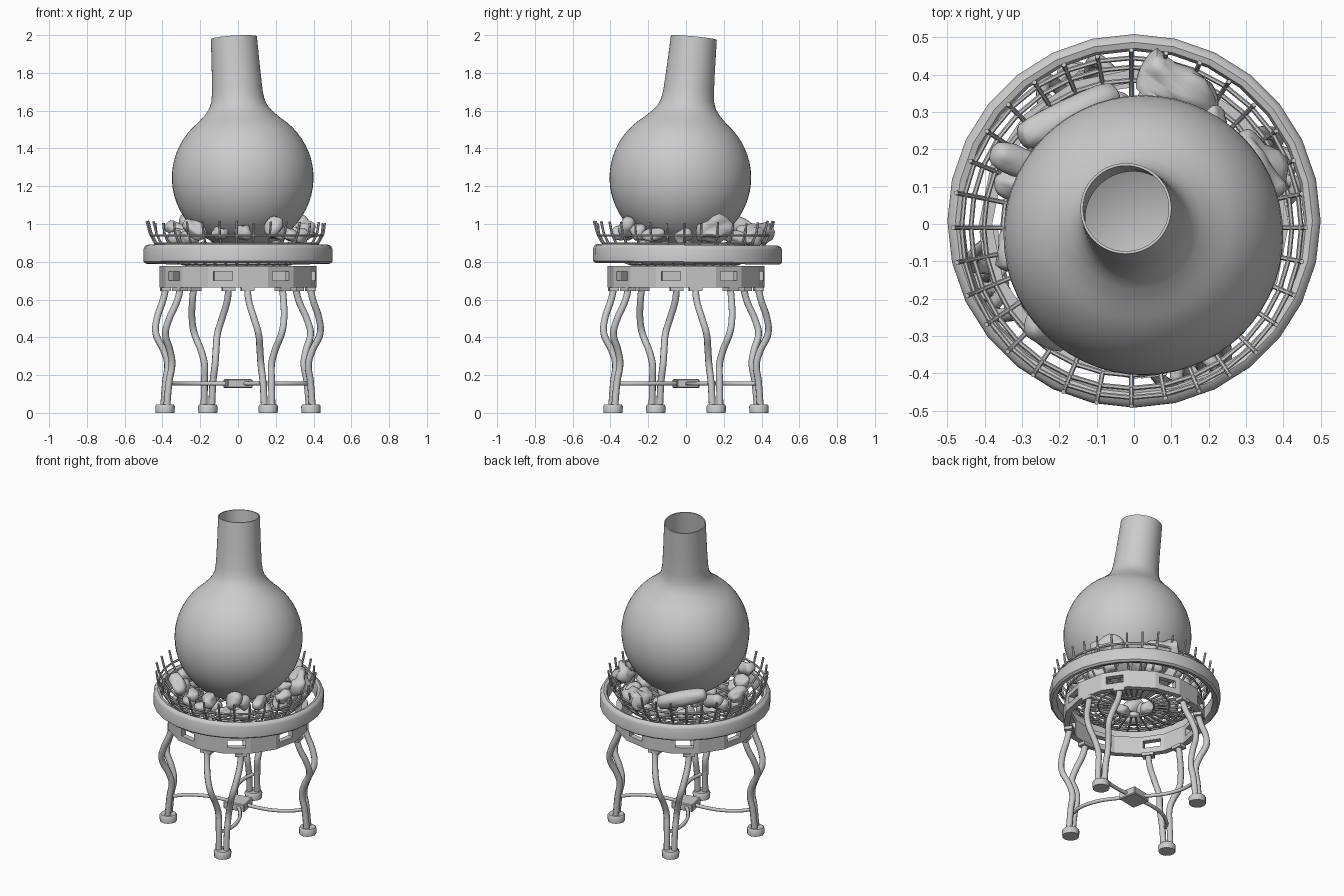
import bpy, bmesh, math, random
from mathutils import Vector, Matrix, noise

if "Cube" in bpy.data.objects:
    bpy.data.objects.remove(bpy.data.objects["Cube"])

random.seed(4)


def finish(name, bm, smooth=None):
    bmesh.ops.recalc_face_normals(bm, faces=bm.faces[:])
    me = bpy.data.meshes.new(name)
    bm.to_mesh(me)
    bm.free()
    ob = bpy.data.objects.new(name, me)
    bpy.context.collection.objects.link(ob)
    if smooth:
        activate(ob)
        bpy.ops.object.shade_smooth_by_angle(angle=math.radians(smooth))
    return ob


def activate(ob):
    bpy.ops.object.select_all(action='DESELECT')
    ob.select_set(True)
    bpy.context.view_layer.objects.active = ob


def lathe(name, profile, sides, closed=True, smooth=None, offset=0.0):
    bm = bmesh.new()
    rings = []
    for i in range(sides):
        a = offset + 2 * math.pi * i / sides
        rings.append([bm.verts.new((r * math.cos(a), r * math.sin(a), z)) for r, z in profile])
    n = len(profile)
    for i in range(sides):
        p, q = rings[i], rings[(i + 1) % sides]
        for j in range(n if closed else n - 1):
            k = (j + 1) % n
            bm.faces.new((p[j], q[j], q[k], p[k]))
    bmesh.ops.remove_doubles(bm, verts=bm.verts[:], dist=1e-5)
    return finish(name, bm, smooth)


def tubes(name, paths, radius, kind='POLY', res=2):
    # paths: list of (points, cyclic)
    cu = bpy.data.curves.new(name, 'CURVE')
    cu.dimensions = '3D'
    cu.bevel_depth = radius
    cu.bevel_resolution = res
    cu.use_fill_caps = True
    for pts, cyc in paths:
        if kind == 'BEZIER':
            sp = cu.splines.new('BEZIER')
            sp.resolution_u = 5
            sp.bezier_points.add(len(pts) - 1)
            for b, p in zip(sp.bezier_points, pts):
                b.co = p
                b.handle_left_type = b.handle_right_type = 'AUTO'
        else:
            sp = cu.splines.new('POLY')
            sp.points.add(len(pts) - 1)
            for b, p in zip(sp.points, pts):
                b.co = (*p, 1)
        sp.use_cyclic_u = cyc
    ob = bpy.data.objects.new(name, cu)
    bpy.context.collection.objects.link(ob)
    activate(ob)
    bpy.ops.object.convert(target='MESH')
    bpy.ops.object.shade_smooth_by_angle(angle=math.radians(50))
    return ob


def polar(r, deg, z):
    a = math.radians(deg)
    return (r * math.cos(a), r * math.sin(a), z)


# Round flask with open neck, leaning slightly
R, T = 0.375, 0.007
outer = [(R * math.sin(t), -R * math.cos(t))
         for t in [math.radians(a) for a in range(0, 147, 6)]]
outer += [(0.178, 0.345), (0.155, 0.375), (0.141, 0.41), (0.134, 0.46), (0.128, 0.58), (0.122, 0.746)]
inner = [(r - T if r > T else 0, z + (T if z < 0 else 0)) for r, z in outer[:-1]]
inner = inner + [(0.122 - T, 0.746)]
flask = lathe("flask", outer + inner[::-1], 56, closed=False, smooth=40)
axis = Vector((-0.047, 0.072, 0.746)).normalized()
flask.matrix_world = (Matrix.Translation((0.025, -0.03, 1.245))
                      @ Vector((0, 0, 1)).rotation_difference(axis).to_matrix().to_4x4())

# Heavy rim ring
rim = lathe("rim_ring", [(0.458, 0.80), (0.488, 0.79), (0.5, 0.80), (0.5, 0.868),
                         (0.493, 0.883), (0.478, 0.89), (0.462, 0.885), (0.455, 0.87)],
            28, smooth=40)
rim.rotation_euler.x = -0.01

# Sixteen-sided band with eight windows
band = lathe("windowed_band", [(0.415, 0.663), (0.415, 0.777), (0.38, 0.777), (0.38, 0.663)], 16)
bm = bmesh.new()
for k in range(8):
    m = (Matrix.Rotation(math.radians(-101.25 + 45 * k), 4, 'Z')
         @ Matrix.Translation((0.39, 0, 0.724)) @ Matrix.Diagonal((0.15, 0.105, 0.048, 1)))
    bmesh.ops.create_cube(bm, size=1, matrix=m)
cutter = finish("window_cutter", bm)
cutter.hide_render = True
mod = band.modifiers.new("windows", 'BOOLEAN')
mod.object = cutter
mod.solver = 'EXACT'
activate(band)
bpy.ops.object.modifier_apply(modifier=mod.name)
bpy.data.objects.remove(cutter)

# Wire basket: radial wires ending in spikes, plus hoops
paths = []
for i in range(32):
    a = 360 * i / 32
    lean = random.uniform(-0.008, 0.008)
    prof = [(0.12, 0.775), (0.28, 0.785), (0.36, 0.815), (0.405, 0.86), (0.44, 0.91),
            (0.46, 0.95), (0.472 + lean, 1.01 + lean)]
    paths.append(([polar(r, a, z) for r, z in prof], False))
for r, z in [(0.12, 0.775), (0.21, 0.78), (0.29, 0.788), (0.345, 0.808),
             (0.395, 0.85), (0.43, 0.896), (0.455, 0.94)]:
    paths.append(([polar(r, 360 * j / 32, z) for j in range(32)], True))
basket = tubes("wire_basket", paths, 0.0065, res=1)
basket.location = (-0.007, -0.01, 0)


# Coals and logs
def coal(name, p, q, rad, rough=0.25):
    p, q = Vector(p), Vector(q)
    d = q - p
    bm = bmesh.new()
    bmesh.ops.create_icosphere(bm, subdivisions=3, radius=1)
    seed = Vector([random.uniform(0, 50) for _ in range(3)])
    for v in bm.verts:
        # capsule shaped core with lumpy surface
        n = 1 + rough * 1.6 * noise.noise(v.co * 1.4 + seed)
        z = max(-1, min(1, v.co.z * 1.5))
        v.co = Vector((v.co.x * n * rad, v.co.y * n * rad,
                       z * d.length / 2 + (v.co.z - z * 0.5) * rad * 0.8))
    rot = Vector((0, 0, 1)).rotation_difference(d.normalized()).to_matrix().to_4x4()
    bm.transform(Matrix.Translation((p + q) / 2) @ rot)
    return finish(name, bm, 60)


coal("back_log", (-0.29, 0.235, 1.02), (-0.06, 0.345, 0.95), 0.048, 0.1)
coal("left_log", (-0.365, 0.19, 0.99), (-0.25, 0.14, 0.93), 0.042, 0.1)
coal("right_rock", (0.37, 0.09, 0.95), (0.29, 0.22, 0.99), 0.06, 0.5)
coal("back_rock", (0.04, 0.41, 0.96), (0.20, 0.32, 0.92), 0.06, 0.5)
coal("front_right_coal", (0.17, -0.32, 0.95), (0.21, -0.30, 1.02), 0.042)
coal("front_left_coal", (-0.27, -0.26, 1.0), (-0.19, -0.31, 0.94), 0.04)
for ring, (count, r0, z0) in enumerate([(13, 0.335, 0.92), (14, 0.30, 0.86), (7, 0.17, 0.825)]):
    for i in range(count):
        a = 360 * (i + random.uniform(-0.2, 0.2)) / count
        c = Vector(polar(r0 + random.uniform(-0.015, 0.015), a, z0))
        c.z += random.uniform(0, 0.04 if ring == 0 else 0.01)
        w = random.uniform(0, math.pi)
        h = Vector((math.cos(w), math.sin(w), random.uniform(-0.3, 0.3) if ring == 0 else 0)) \
            * random.uniform(0.03, 0.05)
        coal(f"coal_{ring}_{i}", c - h, c + h, random.uniform(0.032, 0.044))

# Four legs: two wavy tubes joined at each foot, spread at the band
prof = [(0.385, 0.66, 15), (0.40, 0.60, 14.5), (0.44, 0.49, 11), (0.448, 0.42, 8.5),
        (0.41, 0.33, 6), (0.392, 0.26, 4.5), (0.405, 0.17, 3.5), (0.418, 0.03, 3)]
for k in range(4):
    base = -67.5 + 90 * k
    tubes(f"leg_{k}", [([polar(r, base + s * off, z) for r, z, off in prof], False)
                       for s in (-1, 1)], 0.019, 'BEZIER')
    # Foot cup
    foot = lathe(f"foot_{k}", [(0, 0.0), (0.05, 0.0), (0.052, 0.035), (0.045, 0.045), (0, 0.045)],
                 12, closed=False, smooth=40)
    foot.location = polar(0.418, base, 0)
    # Small pads where tubes meet the band
    bm = bmesh.new()
    for s in (-15, 15):
        bmesh.ops.create_cube(bm, size=1, matrix=Matrix.Translation(polar(0.388, base + s, 0.654))
                              @ Matrix.Rotation(math.radians(base + s), 4, 'Z')
                              @ Matrix.Diagonal((0.05, 0.07, 0.02, 1)))
    finish(f"leg_pads_{k}", bm)
    # Curved stretcher bar to the hub
    u = Vector(polar(1, base, 0))
    side = Vector((-u.y, u.x, 0)) * (0.055 if k % 2 == 0 else -0.055)
    h = Vector((0, 0, 0.155))
    tubes(f"stretcher_{k}", [([u * 0.02 + h, u * 0.12 + side * 0.7 + h, u * 0.24 + side + h,
                               u * 0.34 + side * 0.65 + h, u * 0.405 + h], False)], 0.011, 'BEZIER')

# Stretcher hub block
bm = bmesh.new()
bmesh.ops.create_cube(bm, size=1, matrix=Matrix.Translation((0, 0, 0.155))
                      @ Matrix.Rotation(math.radians(11), 4, 'Z')
                      @ Matrix.Diagonal((0.135, 0.12, 0.048, 1)))
bmesh.ops.bevel(bm, geom=bm.edges[:], offset=0.005, segments=1, affect='EDGES')
finish("stretcher_hub", bm)
